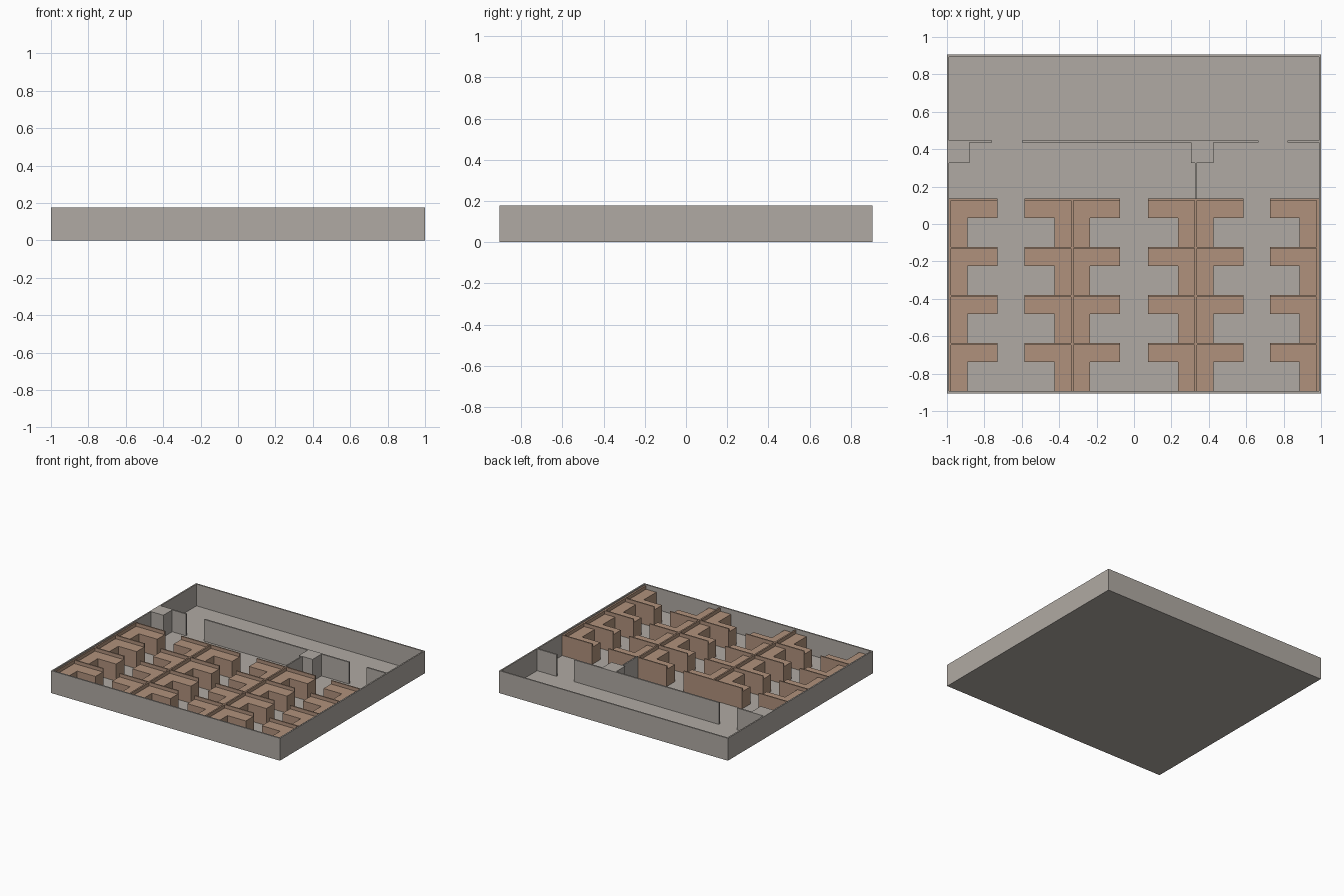
import bpy

if "Cube" in bpy.data.objects:
    bpy.data.objects.remove(bpy.data.objects["Cube"])


def material(name, rgb):
    m = bpy.data.materials.new(name)
    m.diffuse_color = (*rgb, 1)
    m.use_nodes = True
    m.node_tree.nodes["Principled BSDF"].inputs["Base Color"].default_value = m.diffuse_color
    return m


GREY = material("warm grey", (0.434, 0.402, 0.367))
TAN = material("tan wood", (0.434, 0.285, 0.200))

H = 0.177    # outer and room wall height
HP = 0.167   # cubicle partition height
HD = 0.14    # desk unit height
F = 0.005    # floor thickness
T = 0.011    # wall thickness
X, Y = 1.0, 0.905


def box(name, x0, x1, y0, y1, z0, z1, mat):
    x0, x1 = sorted((x0, x1))
    v = [(x, y, z) for z in (z0, z1) for x, y in ((x0, y0), (x1, y0), (x1, y1), (x0, y1))]
    f = [(3, 2, 1, 0), (4, 5, 6, 7), (0, 1, 5, 4), (1, 2, 6, 5), (2, 3, 7, 6), (3, 0, 4, 7)]
    me = bpy.data.meshes.new(name)
    me.from_pydata(v, [], f)
    me.materials.append(mat)
    ob = bpy.data.objects.new(name, me)
    bpy.context.collection.objects.link(ob)
    return ob


# Floor and outer walls
box("floor", -X, X, -Y, Y, 0, F, GREY)
box("front_wall", -X, X, -Y, -Y + T, F, H, GREY)
box("back_wall", -X, X, Y - T, Y, F, H, GREY)
box("left_wall", -X, -X + T, -Y + T, Y - T, F, H, GREY)
box("right_wall", X - T, X, -Y + T, Y - T, F, H, GREY)

# Room divider with two doorways
for x0, x1 in ((-X + T, -0.76), (-0.60, 0.665), (0.82, X - T)):
    box("divider_wall", x0, x1, 0.435, 0.447, F, H, GREY)

# Square columns and the short wall running to the cubicles
box("left_column", -X + T, -0.88, 0.325, 0.435, F, H, GREY)
box("centre_column", 0.305, 0.425, 0.325, 0.435, F, H, GREY)
box("short_wall", 0.325, 0.335, 0.135, 0.325, F, H, GREY)

# Long spine partitions
for x in (-0.33, 0.33):
    box("spine_partition", x - 0.006, x + 0.006, -Y + T, 0.135, F, HP, TAN)
for x0, x1 in ((-X + T, -0.979), (0.976, X - T)):
    box("side_partition", x0, x1, -Y + T, 0.135, F, HP, TAN)

# Cubicles: (spine side x, direction into the aisle)
COLUMNS = ((-0.979, 1), (-0.336, -1), (-0.324, 1), (0.324, -1), (0.336, 1), (0.976, -1))
PITCH = 0.257
for x, d in COLUMNS:
    for row in range(4):
        top = 0.135 - row * PITCH
        low = top - PITCH if row < 3 else -Y + T
        end = x + d * 0.25
        box("cubicle_partition", x, end, top - 0.01, top, F, HP, TAN)
        box("desk", x, end, top - 0.103, top - 0.01, F, HD, TAN)
        box("desk_return", x, x + d * 0.09, low, top - 0.103, F, HD, TAN)
